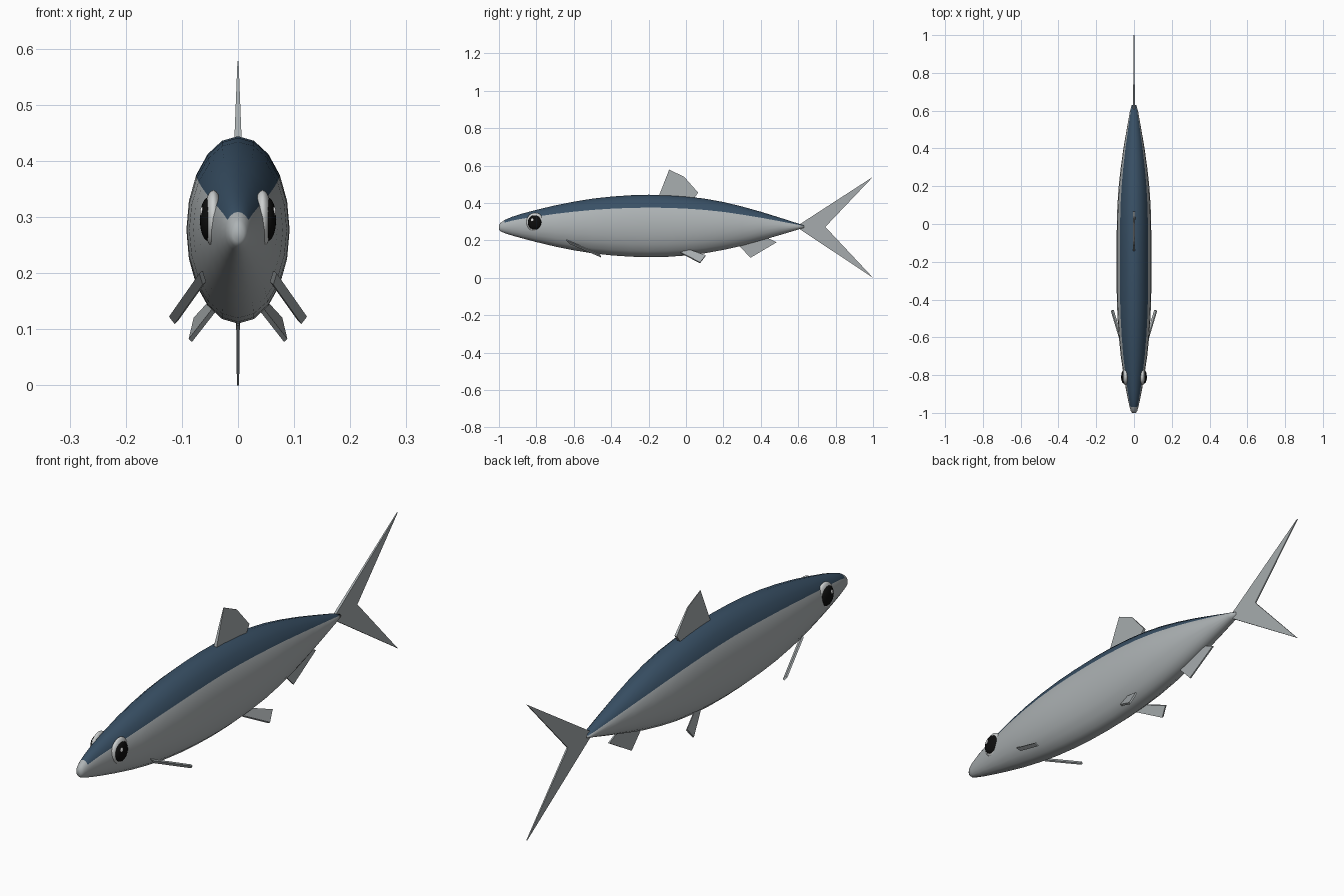
import bpy, bmesh, math
from mathutils import Vector

if "Cube" in bpy.data.objects:
    bpy.data.objects.remove(bpy.data.objects["Cube"])


def material(name, rgb, rough=0.6):
    m = bpy.data.materials.new(name)
    m.use_nodes = True
    m.diffuse_color = (*rgb, 1)
    bsdf = m.node_tree.nodes["Principled BSDF"]
    bsdf.inputs["Base Color"].default_value = (*rgb, 1)
    bsdf.inputs["Roughness"].default_value = rough
    return m


BLUE = material("back blue", (0.04, 0.08, 0.13))
SILVER = material("belly silver", (0.42, 0.45, 0.46))
FIN = material("fin grey", (0.38, 0.41, 0.42))
EYE = material("eye white", (0.6, 0.62, 0.62))
BLACK = material("pupil black", (0.004, 0.004, 0.004))
SHINE = material("eye highlight", (0.85, 0.85, 0.85))


def finish(name, bm, *mats):
    bmesh.ops.recalc_face_normals(bm, faces=bm.faces)
    mesh = bpy.data.meshes.new(name)
    bm.to_mesh(mesh)
    bm.free()
    for m in mats:
        mesh.materials.append(m)
    ob = bpy.data.objects.new(name, mesh)
    bpy.context.collection.objects.link(ob)
    return ob


def smooth(ob):
    for f in ob.data.polygons:
        f.use_smooth = True


# Body: elliptical rings (y, centre z, half width, half height)
RINGS = [(-1.0, .27, .010, .014), (-.99, .271, .017, .024), (-.97, .274, .023, .035),
         (-.93, .276, .032, .050), (-.88, .277, .042, .065), (-.8, .277, .055, .086),
         (-.7, .277, .070, .110), (-.6, .277, .080, .130), (-.5, .277, .087, .146),
         (-.4, .277, .091, .157), (-.3, .277, .092, .164), (-.2, .277, .092, .167),
         (-.1, .277, .092, .165), (0, .277, .091, .158), (.1, .277, .088, .146),
         (.2, .277, .081, .128), (.3, .276, .070, .105), (.4, .276, .056, .077),
         (.5, .275, .039, .047), (.6, .274, .021, .016), (.63, .273, .012, .007)]
SIDES = 20
bm = bmesh.new()
loops = []
for y, cz, hw, hh in RINGS:
    turn = [2 * math.pi * i / SIDES for i in range(SIDES)]
    loops.append([bm.verts.new((hw * math.cos(a), y, cz + hh * math.sin(a))) for a in turn])
for j, (a, b) in enumerate(zip(loops, loops[1:])):
    for i in range(SIDES):
        k = (i + 1) % SIDES
        f = bm.faces.new((a[i], a[k], b[k], b[i]))
        # dark back above the side line, silver snout tip
        f.material_index = 0 if 2 <= i < 8 and j > 1 else 1
for end in (loops[0], loops[-1]):
    bm.faces.new(end).material_index = 1
smooth(finish("body", bm, BLUE, SILVER))


# Fins: outlines thickened along a direction, with half thickness per corner
def fin(name, points, half, normal=(1, 0, 0)):
    n = Vector(normal).normalized()
    if not isinstance(half, list):
        half = [half] * len(points)
    bm = bmesh.new()
    a = [bm.verts.new(Vector(p) + n * h) for p, h in zip(points, half)]
    b = [bm.verts.new(Vector(p) - n * h) for p, h in zip(points, half)]
    bm.faces.new(a)
    bm.faces.new(b[::-1])
    for i in range(len(a)):
        k = (i + 1) % len(a)
        bm.faces.new((a[i], b[i], b[k], a[k]))
    return finish(name, bm, FIN)


def flat(*yz):
    return [(0, y, z) for y, z in yz]


fin("dorsal_fin", flat((-.15, .425), (-.09, .578), (-.01, .54), (.065, .455), (.04, .42)),
    [.007, .001, .002, .005, .007])
fin("tail_fin", flat((.6, .281), (1, .54), (.745, .272), (1, 0), (.6, .265)),
    [.005, .002, .003, .002, .005])
fin("anal_fin", flat((.28, .175), (.345, .107), (.485, .19), (.41, .225)), .003)


# Paired fins and eyes
def ball(name, mat, centre, size):
    bm = bmesh.new()
    bmesh.ops.create_uvsphere(bm, u_segments=20, v_segments=12, radius=1)
    for v in bm.verts:
        v.co = Vector(centre) + Vector(p * q for p, q in zip(v.co, size))
    smooth(finish(name, bm, mat))


for side, s in (("left", 1), ("right", -1)):
    fin(side + "_pectoral_fin",
        [(s * .066, -.64, .202), (s * .12, -.46, .125), (s * .110, -.455, .112),
         (s * .060, -.62, .182)], .004, (s * .75, 0, -.66))
    fin(side + "_pelvic_fin",
        [(s * .042, -.03, .135), (s * .085, .075, .080), (s * .076, .105, .118),
         (s * .042, 0, .155)], .004, (s * .75, .1, .66))
    ball(side + "_eye", EYE, (s * .044, -.807, .297), (.017, .047, .051))
    ball(side + "_pupil", BLACK, (s * .053, -.809, .296), (.015, .037, .039))
    ball(side + "_eye_highlight", SHINE, (s * .064, -.822, .309), (.004, .008, .009))
